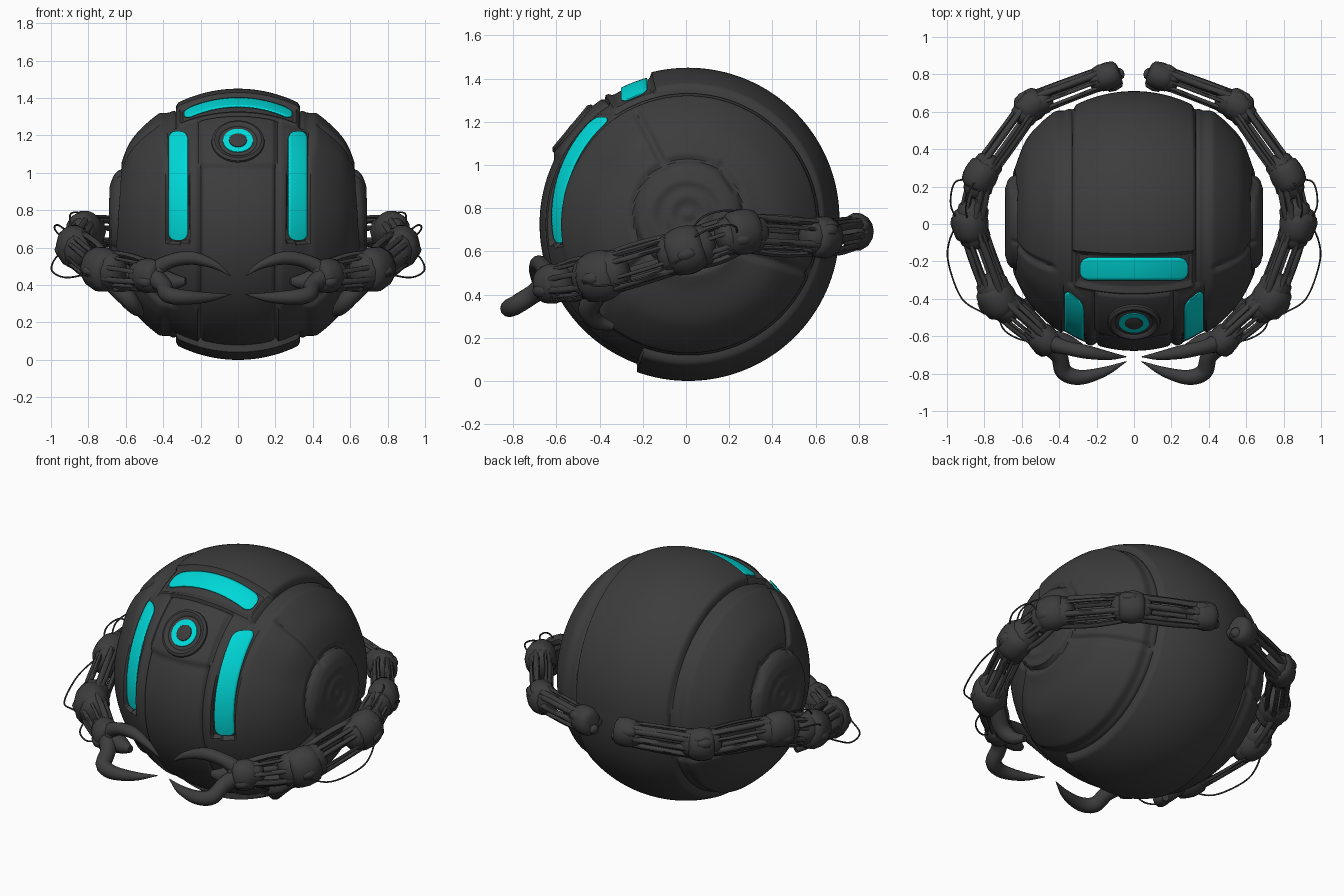
import bpy, bmesh, math, random
from mathutils import Vector

if "Cube" in bpy.data.objects:
    bpy.data.objects.remove(bpy.data.objects["Cube"])

random.seed(4)
C = Vector((0, 0.01, 0.725))  # body centre


def material(name, col):
    m = bpy.data.materials.new(name)
    m.diffuse_color = (*col, 1)
    m.use_nodes = True
    m.node_tree.nodes["Principled BSDF"].inputs["Base Color"].default_value = m.diffuse_color
    return m


DARK = material("charcoal", (0.046, 0.046, 0.046))
CYAN = material("glowing cyan", (0.0, 0.70, 0.70))


def finish(name, bm, mat, mirror=False, angle=40):
    bmesh.ops.recalc_face_normals(bm, faces=bm.faces)
    me = bpy.data.meshes.new(name)
    bm.to_mesh(me)
    bm.free()
    me.materials.append(mat)
    ob = bpy.data.objects.new(name, me)
    bpy.context.collection.objects.link(ob)
    bpy.ops.object.select_all(action='DESELECT')
    ob.select_set(True)
    bpy.context.view_layer.objects.active = ob
    bpy.ops.object.shade_smooth_by_angle(angle=math.radians(angle))
    if mirror:
        ob.modifiers.new("mirror", 'MIRROR').use_mirror_merge = False
    return ob


def bridge(bm, a, b):
    n = len(a)
    for i in range(n):
        bm.faces.new((a[i], a[(i + 1) % n], b[(i + 1) % n], b[i]))


def spline(pts, steps=6):
    # Catmull-Rom through (x, y, z, radius) points
    p = [Vector(q) for q in pts]
    p = [p[0] * 2 - p[1]] + p + [p[-1] * 2 - p[-2]]
    out = []
    for i in range(1, len(p) - 2):
        a, b, c, d = p[i - 1:i + 3]
        for k in range(steps):
            t = k / steps
            out.append(0.5 * (2 * b + (c - a) * t + (2 * a - 5 * b + 4 * c - d) * t * t
                              + (3 * b - a - 3 * c + d) * t ** 3))
    return out + [p[-2]]


def tube(bm, pts, sides=8, smooth=True, tall=1.0):
    path = spline(pts) if smooth else [Vector(p) for p in pts]
    rings = []
    for i, q in enumerate(path):
        t = (path[min(i + 1, len(path) - 1)] - path[max(i - 1, 0)]).to_3d().normalized()
        u = t.cross(Vector((0, 0, 1))).normalized()
        v = t.cross(u) * tall
        rings.append([bm.verts.new(q.to_3d() + max(q.w, 0.002) * (u * math.cos(a) + v * math.sin(a)))
                      for a in (2 * math.pi * k / sides for k in range(sides))])
    for a, b in zip(rings, rings[1:]):
        bridge(bm, a, b)
    bm.faces.new(rings[0])
    bm.faces.new(rings[-1])


def lathe(bm, origin, axis, profile, n=48):
    # profile: (radius, height along axis)
    axis = axis.normalized()
    u = axis.orthogonal().normalized()
    v = axis.cross(u)
    rings = [[bm.verts.new(origin + axis * h + r * (u * math.cos(a) + v * math.sin(a)))
              for a in (2 * math.pi * k / n for k in range(n))] for r, h in profile]
    for a, b in zip(rings, rings[1:]):
        bridge(bm, a, b)


# Body shell: a sphere with stepped plates and grooves
SEAMS = [((-.23, .50), (-.11, .27)), ((.20, -.12), (.40, -.17)), ((.40, -.17), (.56, -.22)),
         ((-.18, -.13), (-.38, -.30)), ((-.38, -.30), (-.42, -.42)), ((.15, .27), (.22, .16))]


def ramp(v, a, b):
    t = max(0, min(1, (v - a) / (b - a)))
    return t * t * (3 - 2 * t)


def seg_dist(p, a, b):
    a, b = Vector(a), Vector(b)
    t = max(0, min(1, (p - a).dot(b - a) / (b - a).length_squared))
    return (p - a - (b - a) * t).length


def strip_radius(z):
    return 0.695 + 0.055 * (z - 0.205)


def shell_radius(d):
    x, y, z = abs(d.x) * 0.7, d.y * 0.7, d.z * 0.7
    phi = math.degrees(math.atan2(-y, z))       # 0 top, 90 front, 180 bottom
    front = 33 < phi < 160
    groove = 1
    if x < 0.33 and not front:                  # raised central band
        r = 0.70 + 0.025 * abs(math.cos(math.radians(phi)))
        if 14 < phi:                            # shallow recess for the top light
            r = 0.71 if phi < 90 else r
            r -= 0.018 * ramp(phi, 14, 15.5) * (1 - ramp(phi, 30, 32)) * (1 - ramp(x, 0.295, 0.315))
        groove = 0.33 - x
    elif x < 0.21:                              # front centre panel and eye housing
        r = 0.688 + 0.016 * ramp(z, 0.30, 0.33)
        groove = min(0.21 - x, abs(phi - 33) * 0.012)
    else:                                       # side panels, bulging outside the rim
        rho = math.hypot(y, z)
        bulge = ramp(x, 0.36, 0.41) * ramp(rho, 0.28, 0.46)
        bulge *= 1 - 0.7 * ramp(phi, 35, 60) * (1 - ramp(phi, 125, 145))
        r = 0.70 + 0.028 * bulge
        groove = x - 0.21 if front and z > -0.45 else (1 if front else x - 0.33)
        if front and 0.258 < x < 0.382 and -0.098 < z < 0.508:
            r = strip_radius(z) - 0.008         # recess for the side lights
        hub = math.hypot(y, z - 0.045)
        if hub < 0.26:                          # flat round side hub
            flat = min(0.715, (0.685 + 0.005 * math.cos(hub * 75)) / abs(d.x))
            r += (flat - r) * ramp(hub, 0.26, 0.20)
        p = Vector((y, z))
        groove = min([groove, abs(hub - 0.26)] + [0.7 * seg_dist(p, a, b) for a, b in SEAMS])
    return r - 0.016 * (1 - ramp(groove, 0, 0.022))


bm = bmesh.new()
NR, NP = 200, 320
rings = []
for i in range(1, NR):
    th = math.pi * i / NR
    ring = []
    for k in range(NP):
        f = 2 * math.pi * k / NP
        d = Vector((math.cos(th), math.sin(th) * math.sin(f), math.sin(th) * math.cos(f)))
        ring.append(bm.verts.new(C + d * shell_radius(d)))
    rings.append(ring)
for a, b in zip(rings, rings[1:]):
    bridge(bm, a, b)
bm.faces.new(rings[0])
bm.faces.new(rings[-1])
finish("body_shell", bm, DARK, angle=40)


# Glowing plates: rounded strips laid on the sphere
def light_plate(name, half_len, half_wid, corner, place, mirror=False):
    bm = bmesh.new()
    rows = []
    n = 40
    for i in range(n + 1):
        a = -half_len * math.cos(math.pi * i / n)
        over = max(0, abs(a) - (half_len - corner))
        w = half_wid - corner + math.sqrt(max(0, corner ** 2 - over ** 2))
        rows.append([bm.verts.new(C + place(a, w * (j / 4 - 1))) for j in range(9)])
    for p, q in zip(rows, rows[1:]):
        for j in range(8):
            bm.faces.new((p[j], p[j + 1], q[j + 1], q[j]))
    ob = finish(name, bm, CYAN, mirror)
    s = ob.modifiers.new("thickness", 'SOLIDIFY')
    s.thickness, s.offset = 0.008, 0


def on_front(a, b):
    x, z = 0.32 + b, 0.205 + a
    return Vector((x, -math.sqrt(strip_radius(z) ** 2 - x * x - z * z), z))


def on_top(a, b, r=0.701):
    y = -0.25 + b
    return Vector((a, y, math.sqrt(r * r - a * a - y * y)))


light_plate("side_light_strips", 0.29, 0.05, 0.035, on_front, True)
light_plate("top_light_bar", 0.287, 0.06, 0.045, on_top)

# Eye: dark housing, cyan ring, dark pupil
N = Vector((0, -0.525, 0.435)).normalized()
E = C + N * 0.685
bm = bmesh.new()
lathe(bm, E, N, [(.145, -.02), (.14, .016), (.125, .026), (.11, .022), (.10, .010), (.085, .012), (.001, .012)])
finish("eye_housing", bm, DARK)
bm = bmesh.new()
lathe(bm, E, N, [(.082, .012), (.080, .019), (.048, .019), (.047, .012)])
finish("eye_ring", bm, CYAN)
bm = bmesh.new()
lathe(bm, E, N, [(.048, .012), (.046, .022), (.03, .026), (.001, .027)])
finish("eye_pupil", bm, DARK)

# Arms: collars at the joints, bundles of cables between them
JOINTS = [Vector(p) for p in ((.14, .79, .69), (.55, .635, .665), (.82, .26, .69),
                              (.875, .0, .605), (.73, -.40, .485), (.48, -.62, .45))]
SIZE = [.080, .090, .098, .105, .110, .085]
TALL = 1.18
collars, cables = bmesh.new(), bmesh.new()
for i, (p, s) in enumerate(zip(JOINTS, SIZE)):
    t = (JOINTS[min(i + 1, 5)] - JOINTS[max(i - 1, 0)]).normalized()
    k = s * 0.85
    tube(collars, [(*(p + t * h * k), s * f) for h, f in
                   ((-1, .35), (-.95, .6), (-.75, .82), (-.4, .9), (0, .94), (.4, .9),
                    (.75, .84), (.95, .62), (1, .35))], 14, False, TALL)
    for j in range(4):                          # small knuckles on each joint
        o = Vector((random.uniform(-1, 1), random.uniform(-1, 1), random.uniform(-1, 1))).normalized()
        q = p + o * s * 0.7
        tube(collars, [(*(q + t * h * .035), .035 * f) for h, f in
                       ((-1.3, .3), (-1, .8), (0, 1), (1, .8), (1.3, .3))], 8, False)
for i in range(5):
    a, b = JOINTS[i], JOINTS[i + 1]
    t = (b - a).normalized()
    u = t.cross(Vector((0, 0, 1))).normalized()
    v = t.cross(u)
    for j in range(9):
        w = 2 * math.pi * j / 9 + random.uniform(-.2, .2)
        o = u * math.cos(w) * .85 + v * math.sin(w) * TALL
        r = random.choice((.010, .014, .018))
        m = random.uniform(.65, .85)
        pts = [a + o * SIZE[i] * .7, a.lerp(b, .5) + o * (SIZE[i] + SIZE[i + 1]) / 2 * m,
               b + o * SIZE[i + 1] * .7]
        tube(cables, [(*q, r) for q in pts], 6)
    # flared sockets near both ends
    for e, d, s in ((a, 1, SIZE[i]), (b, -1, SIZE[i + 1])):
        tube(collars, [(*(e + t * d * s * h), s * f) for h, f in
                       ((.5, .8), (.9, .78), (1.15, .6), (1.3, .3))], 10, False, TALL)
finish("arm_joints", collars, DARK, True, 50)
finish("arm_cables", cables, DARK, True, 60)

# Loose wires looping outside the arms
bm = bmesh.new()
for pts in (((.88, .24, .66), (.96, .22, .72), (.98, .10, .70), (.93, .0, .64)),
            ((.93, .04, .60), (.99, -.10, .52), (.99, -.22, .47), (.92, -.40, .44), (.80, -.48, .46)),
            ((.78, .28, .76), (.87, .20, .79), (.90, .08, .76), (.88, .0, .67)),
            ((.73, -.44, .42), (.70, -.56, .38), (.60, -.62, .37), (.50, -.62, .42))):
    tube(bm, [(*p, .005) for p in pts], 5)
finish("loose_wires", bm, DARK, True, 60)

# Claws, with a folded thumb under each wrist
bm = bmesh.new()
tube(bm, [(.04, -.71, .45, .002), (.13, -.705, .51, .022), (.25, -.685, .545, .036),
          (.37, -.66, .525, .038), (.46, -.63, .47, .05)], 12)
tube(bm, [(.04, -.735, .35, .002), (.16, -.79, .335, .026), (.29, -.82, .335, .04),
          (.375, -.79, .35, .045), (.40, -.71, .40, .045), (.46, -.64, .45, .055)], 12)
tube(bm, [(.68, -.40, .42, .05), (.60, -.45, .34, .05), (.55, -.42, .28, .04),
          (.52, -.34, .25, .02)], 10)
tube(bm, [(.46, -.62, .45, .06), (.36, -.64, .42, .05), (.28, -.66, .42, .02)], 10)
finish("claws", bm, DARK, True, 60)
